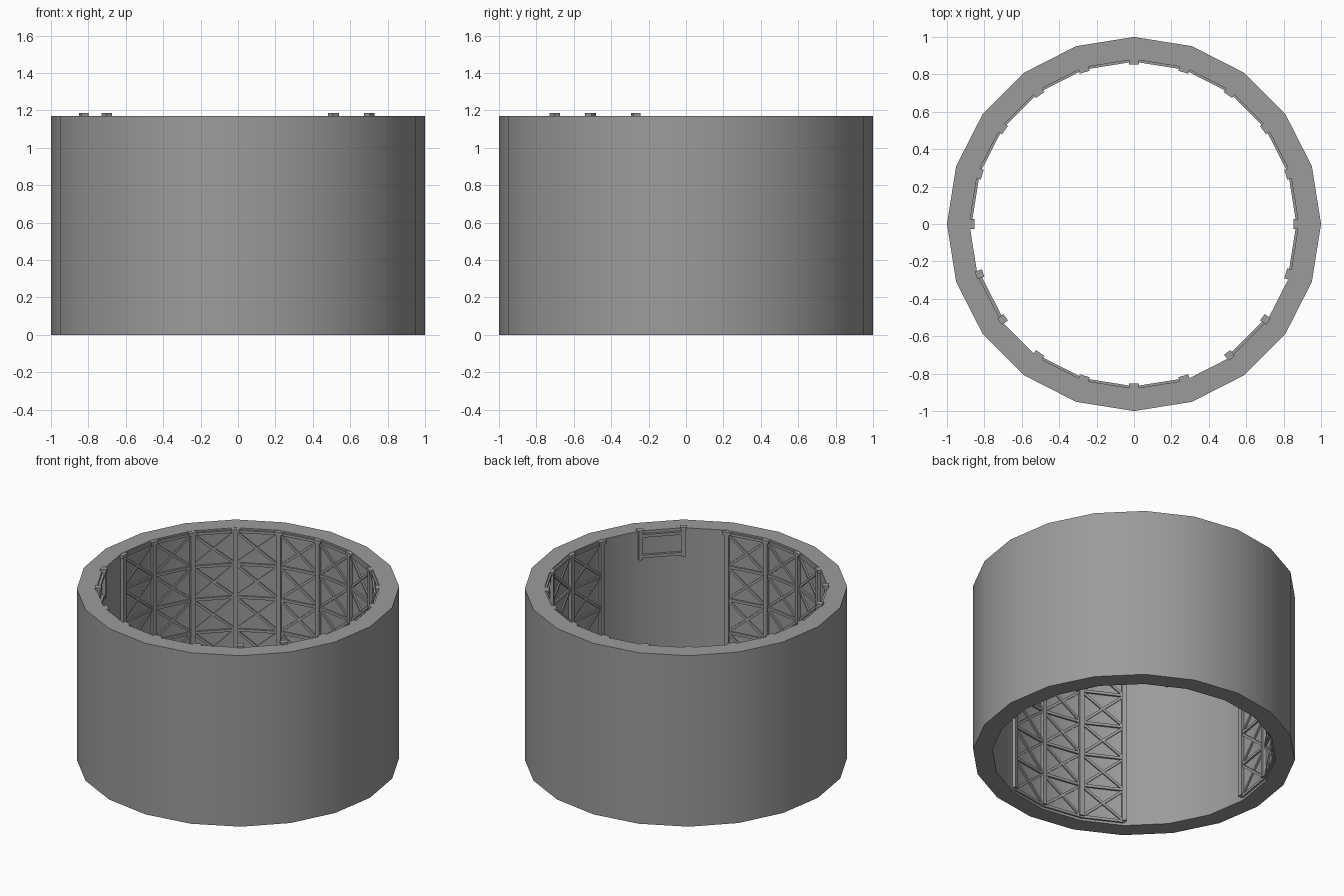
import bpy, bmesh
from math import radians, cos, sin, pi, atan2, hypot
from mathutils import Matrix, Vector

if "Cube" in bpy.data.objects:
    bpy.data.objects.remove(bpy.data.objects["Cube"], do_unlink=True)

SIDES = 20
STEP = 2 * pi / SIDES
R_OUT, R_IN, HEIGHT = 1.0, 0.88, 1.17
BAYS = 5
LOW, HIGH = 0.025, 1.15
BARE = {10, 11, 12, 16, 17, 18}      # wall panels without lattice
RAILED = (11, 17)                    # bare panels with a railing
APOTHEM = R_IN * cos(STEP / 2)
HALF = R_IN * sin(STEP / 2)

grey = bpy.data.materials.new("grey metal")
grey.use_nodes = True
colour = (0.33, 0.33, 0.33, 1)
grey.diffuse_color = colour
grey.node_tree.nodes["Principled BSDF"].inputs["Base Color"].default_value = colour


def finish(bm, name, smooth=False):
    bmesh.ops.recalc_face_normals(bm, faces=bm.faces)
    mesh = bpy.data.meshes.new(name)
    bm.to_mesh(mesh)
    bm.free()
    mesh.materials.append(grey)
    obj = bpy.data.objects.new(name, mesh)
    bpy.context.collection.objects.link(obj)
    if smooth:
        mesh.shade_smooth()
        mesh.set_sharp_from_angle(angle=radians(30))
    return obj


def box(bm, frame, centre, size):
    matrix = frame @ Matrix.Translation(centre) @ Matrix.Diagonal((*size, 1))
    bmesh.ops.create_cube(bm, size=1, matrix=matrix)


def bar(bm, frame, start, end, width, depth):
    """Flat bar on a wall panel between two (across, up) points."""
    dx, dz = end[0] - start[0], end[1] - start[1]
    mid = Vector((APOTHEM - depth / 2, (start[0] + end[0]) / 2, (start[1] + end[1]) / 2))
    turn = Matrix.Translation(mid) @ Matrix.Rotation(atan2(dz, dx), 4, "X")
    box(bm, frame @ turn, (0, 0, 0), (depth, hypot(dx, dz), width))


def facing(index):
    return Matrix.Rotation(index * STEP, 4, "Z")


# Ring wall with a rectangular section
bm = bmesh.new()
rings = []
for i in range(SIDES):
    c, s = cos(i * STEP), sin(i * STEP)
    rings.append([bm.verts.new((r * c, r * s, z)) for r, z in
                  ((R_OUT, 0), (R_OUT, HEIGHT), (R_IN, HEIGHT), (R_IN, 0))])
for i in range(SIDES):
    a, b = rings[i], rings[(i + 1) % SIDES]
    for j in range(4):
        k = (j + 1) % 4
        bm.faces.new((a[j], b[j], b[k], a[k]))
finish(bm, "ring_wall", smooth=True)

# Posts with caps at the corners of the latticed panels
bm = bmesh.new()
for i in range(SIDES):
    if i in BARE and (i - 1) % SIDES in BARE:
        continue
    box(bm, facing(i), (R_IN - 0.011, 0, (LOW + HEIGHT) / 2), (0.026, 0.03, HEIGHT - LOW - 0.004))
    box(bm, facing(i), (R_IN - 0.011, 0, HEIGHT - 0.012), (0.032, 0.055, 0.02))
finish(bm, "wall_posts")

# Lattice of crossbars and diagonals on each panel
bm = bmesh.new()
rise = (HIGH - LOW) / BAYS
for i in range(SIDES):
    if i in BARE:
        continue
    frame = facing(i + 0.5)
    for level in range(BAYS + 1):
        z = LOW + level * rise
        bar(bm, frame, (-HALF, z), (HALF, z), 0.018, 0.012)
        if level < BAYS:
            bar(bm, frame, (-HALF, z), (HALF, z + rise), 0.016, 0.010)
            bar(bm, frame, (HALF, z), (-HALF, z + rise), 0.016, 0.008)
finish(bm, "wall_lattice")

# Two short railings hung at the top of the bare stretches
for number, panel in enumerate(RAILED):
    bm = bmesh.new()
    for corner in (panel, panel + 1):
        box(bm, facing(corner), (R_IN - 0.012, 0, 1.08), (0.026, 0.026, 0.2))
        box(bm, facing(corner), (R_IN - 0.012, 0, 1.178), (0.04, 0.042, 0.014))
    for z in (1.0, 1.14):
        bar(bm, facing(panel + 0.5), (-HALF, z), (HALF, z), 0.02, 0.016)
    finish(bm, ("right_railing", "left_railing")[number])
